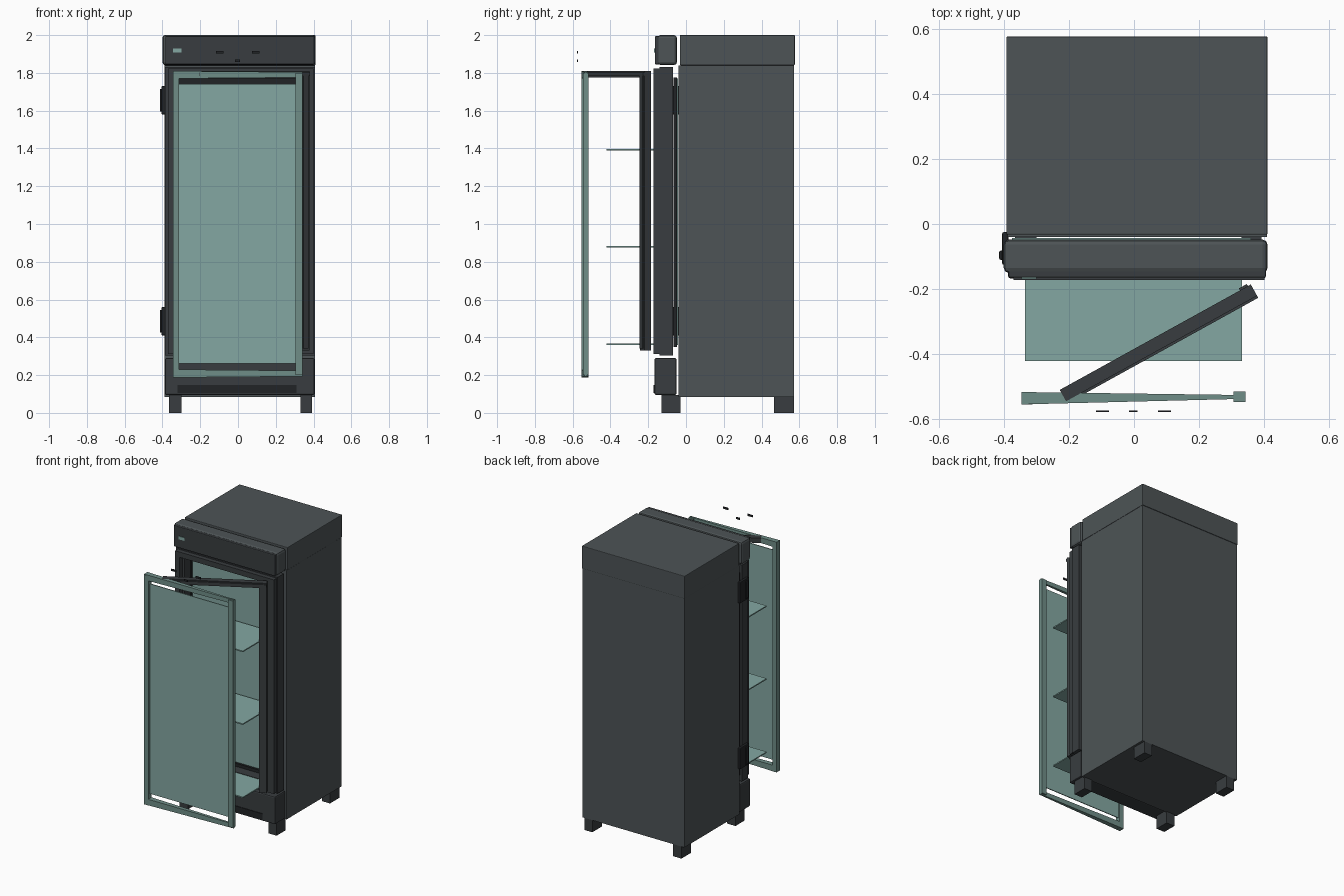
import bpy, bmesh, math
from mathutils import Matrix

cube = bpy.data.objects.get("Cube")
if cube:
    bpy.data.objects.remove(cube, do_unlink=True)


def material(name, rgb):
    m = bpy.data.materials.new(name)
    m.use_nodes = True
    colour = (*rgb, 1)
    m.diffuse_color = colour
    bsdf = next(n for n in m.node_tree.nodes if n.type == 'BSDF_PRINCIPLED')
    bsdf.inputs["Base Color"].default_value = colour
    return m


GREY = material("body grey", (0.075, 0.088, 0.093))
DARK = material("door dark grey", (0.04, 0.046, 0.05))
BLACK = material("trim black", (0.015, 0.017, 0.019))
GLASS = material("glass teal", (0.23, 0.39, 0.36))
RIM = material("glass rim teal", (0.16, 0.27, 0.245))


def finish(name, bm, mat, bevel=0):
    bmesh.ops.recalc_face_normals(bm, faces=bm.faces)
    mesh = bpy.data.meshes.new(name)
    bm.to_mesh(mesh)
    bm.free()
    mesh.materials.append(mat)
    ob = bpy.data.objects.new(name, mesh)
    bpy.context.collection.objects.link(ob)
    if bevel:
        mod = ob.modifiers.new("soft edges", 'BEVEL')
        mod.width = bevel
        mod.segments = 2
    return ob


def add_box(bm, x, y, z):
    verts = bmesh.ops.create_cube(bm, size=1)["verts"]
    for v in verts:
        v.co = [r[0] if c < 0 else r[1] for c, r in zip(v.co, (x, y, z))]
    return verts


def box(name, x, y, z, mat, bevel=0):
    bm = bmesh.new()
    add_box(bm, x, y, z)
    return finish(name, bm, mat, bevel)


def ring(name, x, y, z, inner_x, inner_z, mat):
    """Rectangular frame standing in the xz plane, bridged from two loops."""
    bm = bmesh.new()
    loops = []
    for xs, zs in ((x, z), (inner_x, inner_z)):
        for depth in y:
            loops.append([bm.verts.new((xs[i], depth, zs[j]))
                          for i, j in ((0, 0), (1, 0), (1, 1), (0, 1))])
    for a, b in ((0, 1), (1, 3), (3, 2), (2, 0)):
        for k in range(4):
            n = (k + 1) % 4
            bm.faces.new((loops[a][k], loops[a][n], loops[b][n], loops[b][k]))
    return finish(name, bm, mat)


# Cabinet
box("cabinet", (-0.388, 0.408), (-0.04, 0.572), (0.085, 1.84), GREY)
box("cabinet_cap", (-0.392, 0.41), (-0.033, 0.576), (1.84, 2.0), GREY, 0.004)
for side, fx in (("right", (-0.365, -0.3)), ("left", (0.33, 0.392))):
    box("front_foot_" + side, fx, (-0.13, -0.03), (0, 0.095), DARK)
    box("back_foot_" + side, fx, (0.465, 0.572), (0, 0.085), DARK)

# Header panel with its little display, and lower grille panel
box("header_panel", (-0.4, 0.41), (-0.15, -0.048), (1.842, 2.0), GREY, 0.015)
box("header_face", (-0.385, 0.405), (-0.165, -0.14), (1.845, 1.995), DARK, 0.005)
box("header_display", (-0.345, -0.3), (-0.169, -0.163), (1.908, 1.93), GLASS)
box("lower_panel", (-0.387, 0.405), (-0.167, -0.05), (0.095, 0.29), DARK, 0.008)
box("lower_vent", (-0.32, 0.31), (-0.171, -0.165), (0.105, 0.148), BLACK)

# Separated header badges
for name, bx, bz in (("badge_right", -0.097, 1.91), ("badge_left", 0.093, 1.91),
                     ("badge_centre", -0.003, 1.864)):
    half = 0.02 if bz > 1.9 else 0.013
    box(name, (bx - half, bx + half), (-0.578, -0.573), (bz - 0.007, bz + 0.007), BLACK)

# Stepped door frame, gasket, inner pane
OPEN_X, OPEN_Z = (-0.32, 0.33), (0.37, 1.77)
ring("door_frame", (-0.387, 0.407), (-0.14, -0.07), (0.305, 1.83), OPEN_X, OPEN_Z, DARK)
ring("door_front_rim", (-0.37, 0.4), (-0.172, -0.14), (0.312, 1.822),
     (-0.335, 0.345), (0.355, 1.785), DARK)
ring("door_gasket", (-0.375, 0.385), (-0.066, -0.048), (0.35, 1.775),
     (-0.32, 0.33), (0.39, 1.73), BLACK)
box("inner_pane", (-0.375, 0.36), (-0.05, -0.043), (0.36, 1.77), GLASS)

# Hinges
for name, hz in (("lower_hinge", (0.41, 0.56)), ("upper_hinge", (1.58, 1.73))):
    box(name, (-0.405, -0.385), (-0.125, -0.025), hz, BLACK, 0.005)
    box(name + "_knuckle", (-0.414, -0.4), (-0.11, -0.082),
        (hz[0] + 0.015, hz[1] - 0.015), BLACK, 0.004)

# Glass shelves
for i, sz in enumerate((0.363, 0.88, 1.393)):
    box("shelf_%d" % (i + 1), (-0.335, 0.332), (-0.42, -0.07), (sz - 0.004, sz + 0.004), GLASS)

# Swung inner trim: a top rail and one post, turned about the vertical
TURN = Matrix.Translation((0.075, -0.365, 0)) @ Matrix.Rotation(math.radians(28.9), 4, 'Z')
for name, parts in (
        ("trim_top_rail", (((-0.335, 0.335), (-0.02, 0.02), (1.775, 1.81)),
                           ((-0.335, 0.335), (-0.027, 0.008), (1.783, 1.803)))),
        ("trim_post", (((0.285, 0.335), (-0.02, 0.02), (0.33, 1.81)),
                       ((0.297, 0.325), (-0.027, 0.027), (0.34, 1.8))))):
    bm = bmesh.new()
    for part in parts:
        add_box(bm, *part)
    bm.transform(TURN)
    finish(name, bm, DARK)

# Front glass with a loose tapering rim
box("front_pane", (-0.312, 0.308), (-0.534, -0.528), (0.262, 1.742), GLASS)
box("rim_post_right", (-0.345, -0.312), (-0.554, -0.516), (0.187, 1.805), RIM)
box("rim_post_left", (0.305, 0.342), (-0.546, -0.515), (0.2, 1.8), RIM)
for name, rz in (("rim_top", (1.77, 1.81)), ("rim_bottom", (0.187, 0.23))):
    bm = bmesh.new()
    for v in add_box(bm, (-0.345, 0.342), (-0.554, -0.516), rz):
        if v.co.x > 0:
            v.co.y = -0.531 + (v.co.y + 0.535) * 0.3
            v.co.z = sum(rz) / 2 + (v.co.z - sum(rz) / 2) * 0.7
    finish(name, bm, RIM)
